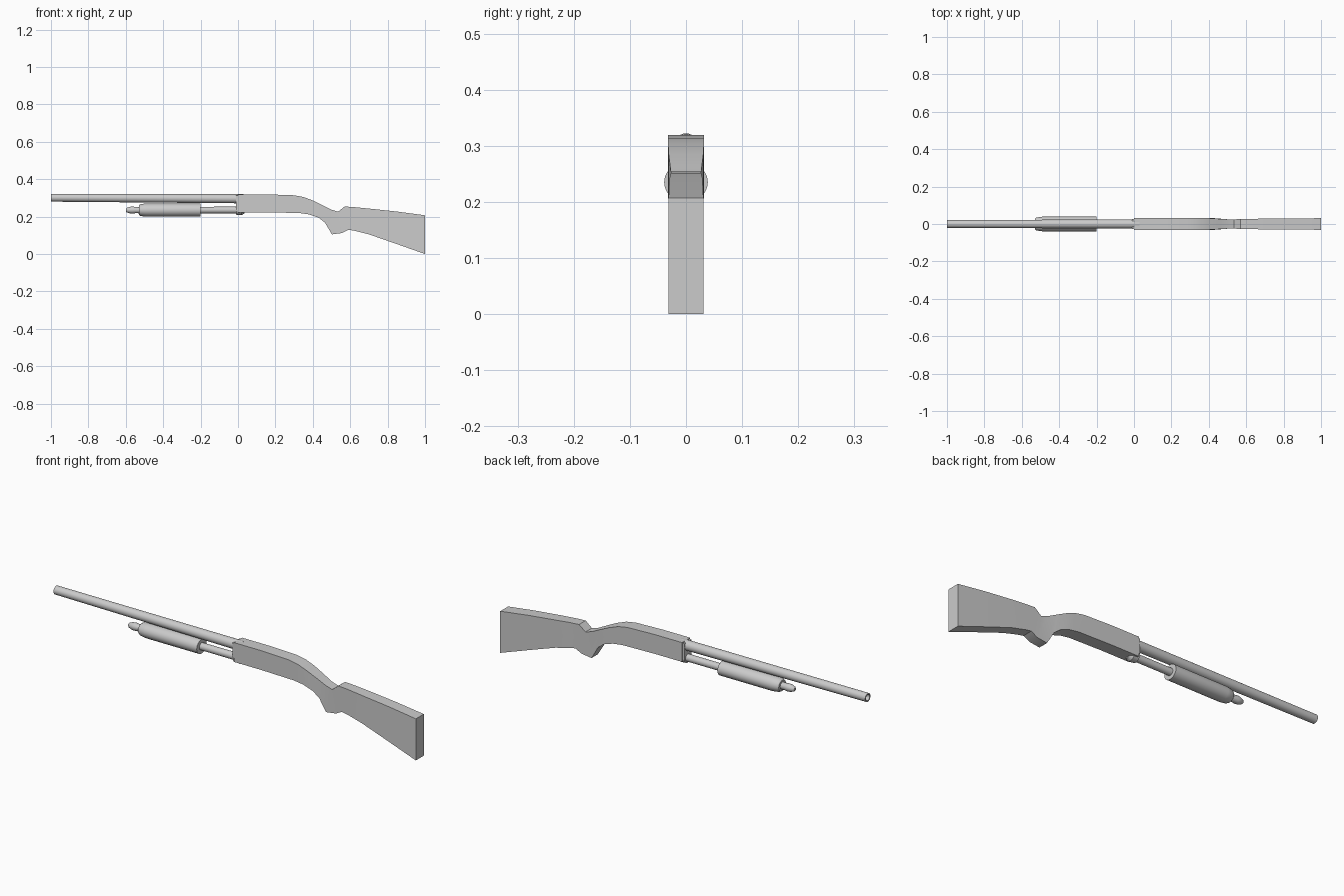
import bpy, bmesh
from math import sin, cos, pi

if "Cube" in bpy.data.objects:
    bpy.data.objects.remove(bpy.data.objects["Cube"])


def finish(name, bm, angle=30):
    bmesh.ops.recalc_face_normals(bm, faces=bm.faces)
    me = bpy.data.meshes.new(name)
    bm.to_mesh(me)
    bm.free()
    ob = bpy.data.objects.new(name, me)
    bpy.context.collection.objects.link(ob)
    bpy.ops.object.select_all(action='DESELECT')
    ob.select_set(True)
    bpy.context.view_layer.objects.active = ob
    bpy.ops.object.shade_smooth_by_angle(angle=angle * pi / 180)
    return ob


def turned(name, rings, sides=24, squash=1.0):
    """Loft circles along x; each ring is (x, radius, centre z)."""
    bm = bmesh.new()
    loops = [[bm.verts.new((x, r * sin(2 * pi * i / sides),
                            z + r * squash * cos(2 * pi * i / sides)))
              for i in range(sides)] for x, r, z in rings]
    for a, b in zip(loops, loops[1:]):
        for i in range(sides):
            j = (i + 1) % sides
            bm.faces.new((a[i], a[j], b[j], b[i]))
    bm.faces.new(loops[0])
    bm.faces.new(loops[-1])
    return finish(name, bm)


def slab(name, stations):
    """Loft rectangles; each station is (x top, z top, x bottom, z bottom, half width)."""
    bm = bmesh.new()
    loops = [[bm.verts.new(p) for p in
              ((xt, -w, zt), (xt, w, zt), (xb, w, zb), (xb, -w, zb))]
             for xt, zt, xb, zb, w in stations]
    for a, b in zip(loops, loops[1:]):
        for i in range(4):
            j = (i + 1) % 4
            bm.faces.new((a[i], a[j], b[j], b[i]))
    bm.faces.new(loops[0])
    bm.faces.new(loops[-1])
    return finish(name, bm)


# Receiver flowing into wrist, grip and butt
slab("receiver_and_stock", [
    (0.00, 0.319, 0.00, 0.223, 0.032),
    (0.15, 0.319, 0.15, 0.223, 0.032),
    (0.30, 0.314, 0.33, 0.219, 0.032),
    (0.35, 0.305, 0.38, 0.212, 0.032),
    (0.40, 0.286, 0.43, 0.195, 0.031),
    (0.45, 0.262, 0.465, 0.168, 0.028),
    (0.50, 0.237, 0.502, 0.105, 0.025),
    (0.535, 0.226, 0.555, 0.112, 0.025),
    (0.57, 0.254, 0.59, 0.130, 0.026),
    (0.62, 0.251, 0.62, 0.125, 0.027),
    (0.70, 0.243, 0.70, 0.105, 0.029),
    (0.85, 0.227, 0.85, 0.053, 0.030),
    (1.00, 0.207, 1.00, 0.000, 0.031)])

# Barrel, hollow at the muzzle
turned("barrel", [(-0.70, 0.015, 0.300), (-1.0, 0.015, 0.301),
                  (-1.0, 0.021, 0.301), (0.03, 0.0245, 0.2955)])

# Magazine tube with its rounded cap
turned("magazine_tube", [(-0.60, 0.007, 0.235), (-0.595, 0.012, 0.235),
                         (-0.58, 0.017, 0.235), (-0.565, 0.019, 0.235),
                         (-0.55, 0.017, 0.235), (0.03, 0.018, 0.235)])

# Sliding fore-end
turned("pump_grip", [(-0.53, 0.029, 0.235), (-0.52, 0.035, 0.235),
                     (-0.49, 0.039, 0.235), (-0.20, 0.039, 0.235)],
       squash=0.91)

# Collar where the tube enters the receiver
turned("tube_collar", [(-0.01, 0.026, 0.236), (0.02, 0.028, 0.236),
                       (0.035, 0.018, 0.236)])
slab("receiver_collar", [(-0.01, 0.314, -0.01, 0.24, 0.028),
                         (0.03, 0.314, 0.03, 0.24, 0.028)])
